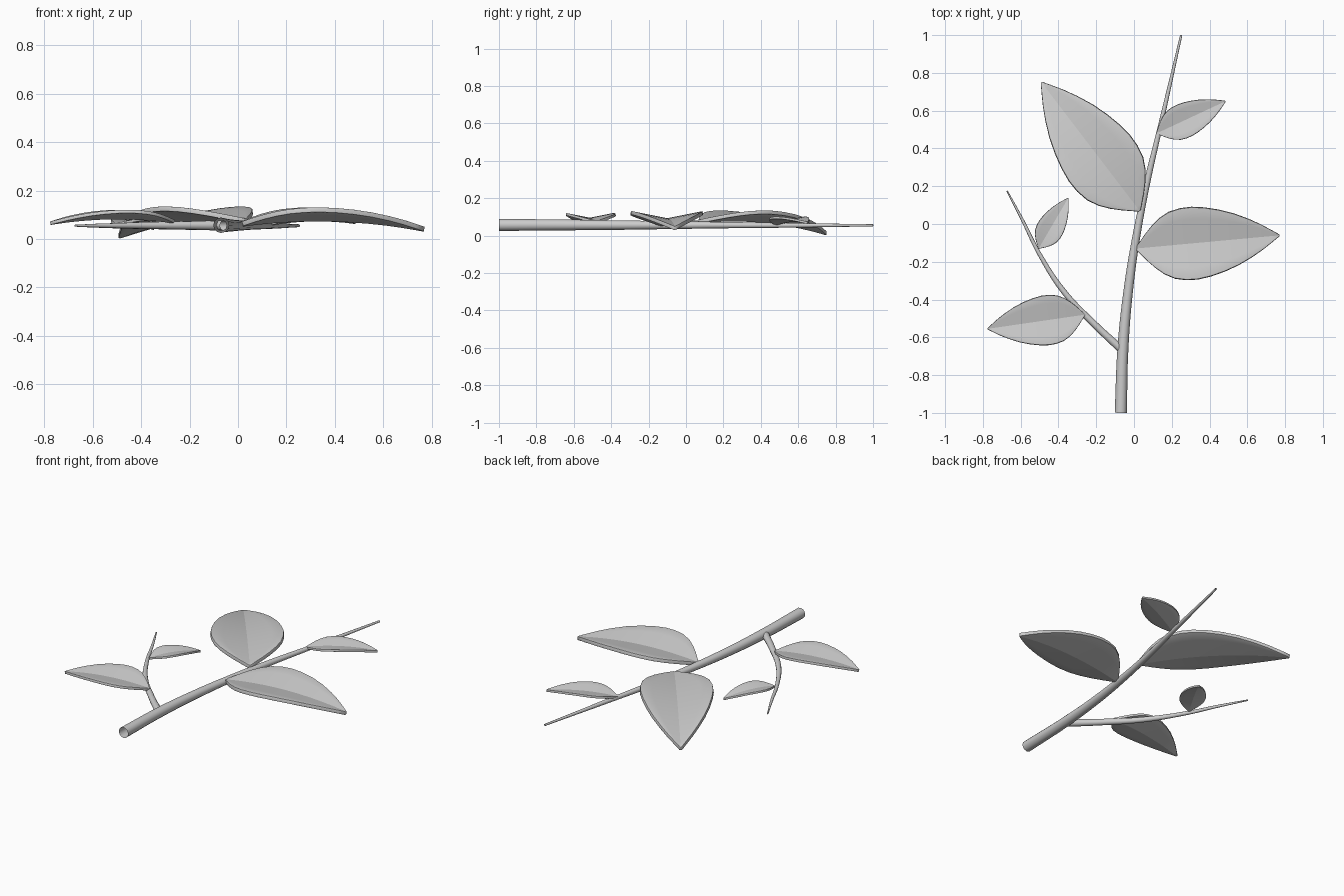
import bpy, bmesh
from mathutils import Vector

if "Cube" in bpy.data.objects:
    bpy.data.objects.remove(bpy.data.objects["Cube"])


def stem(name, points):
    """Tapered smooth tube through (x, y, z, radius) points."""
    cu = bpy.data.curves.new(name, 'CURVE')
    cu.dimensions = '3D'
    cu.bevel_depth = 1.0
    cu.bevel_resolution = 4
    cu.resolution_u = 8
    sp = cu.splines.new('BEZIER')
    sp.bezier_points.add(len(points) - 1)
    for bp, (x, y, z, r) in zip(sp.bezier_points, points):
        bp.co = (x, y, z)
        bp.radius = r
        bp.handle_left_type = bp.handle_right_type = 'AUTO'
    sp.use_smooth = True
    ob = bpy.data.objects.new(name, cu)
    bpy.context.collection.objects.link(ob)
    return ob


# half width of a leaf along its length, as a share of the widest point
OUTLINE = [(0, .03), (.03, .17), (.07, .36), (.12, .57), (.18, .77), (.25, .92),
           (.33, .99), (.41, 1), (.5, .95), (.6, .85), (.7, .71), (.8, .52),
           (.88, .34), (.95, .155), (1, .02)]
ACROSS = [-1, -.67, -.33, 0, .33, .67, 1]


def leaf(name, base, tip, half, arch, thick=.02, fold=.2):
    """Arched blade folded along the midrib, with a rounded rim."""
    base, tip = Vector(base), Vector(tip)
    axis = tip - base
    side = Vector((-axis.y, axis.x, 0)).normalized()
    bm = bmesh.new()
    rows = []
    for t, w in OUTLINE:
        mid = base + axis * t + Vector((0, 0, 4 * arch * t * (1 - t)))
        rows.append([bm.verts.new(mid + side * (s * w * half)
                                  + Vector((0, 0, abs(s) * w * half * fold)))
                     for s in ACROSS])
    for a, b in zip(rows, rows[1:]):
        for i in range(len(ACROSS) - 1):
            bm.faces.new((a[i], b[i], b[i + 1], a[i + 1]))
    bmesh.ops.recalc_face_normals(bm, faces=bm.faces)
    if sum(f.normal.z for f in bm.faces) < 0:
        bmesh.ops.reverse_faces(bm, faces=bm.faces)
    for f in bm.faces:
        f.smooth = True
    # crisp midrib
    for a, b in zip(rows, rows[1:]):
        bm.edges.get((a[3], b[3])).smooth = False
    me = bpy.data.meshes.new(name)
    bm.to_mesh(me)
    bm.free()
    ob = bpy.data.objects.new(name, me)
    bpy.context.collection.objects.link(ob)
    so = ob.modifiers.new("thickness", 'SOLIDIFY')
    so.thickness = thick
    so.offset = -1
    be = ob.modifiers.new("round_rim", 'BEVEL')
    be.width = thick * .3
    be.segments = 2
    be.limit_method = 'ANGLE'
    be.angle_limit = 1.0
    return ob


# woody parts
stem("main_stem", [(-.07, -1, .057, .032), (-.058, -.65, .057, .029),
                   (-.03, -.35, .056, .025), (.01, -.08, .056, .021),
                   (.065, .2, .056, .017), (.135, .5, .055, .013),
                   (.25, 1, .055, .006)])
stem("side_branch", [(-.06, -.67, .056, .021), (-.2, -.54, .056, .018),
                     (-.37, -.36, .056, .015), (-.5, -.16, .055, .011),
                     (-.59, .02, .055, .008), (-.672, .175, .055, .004)])

# leaves
leaf("large_right_leaf", (.01, -.13, .07), (.77, -.06, .05), .19, .032)
leaf("large_left_leaf", (.03, .07, .085), (-.49, .75, .022), .2, .035)
leaf("lower_left_leaf", (-.26, -.48, .078), (-.775, -.555, .072), .13, .02, .014)
leaf("upper_right_leaf", (.12, .48, .065), (.484, .65, .074), .09, .015, .012)
leaf("small_branch_leaf", (-.505, -.13, .065), (-.348, .138, .048), .07, .014, .011)
